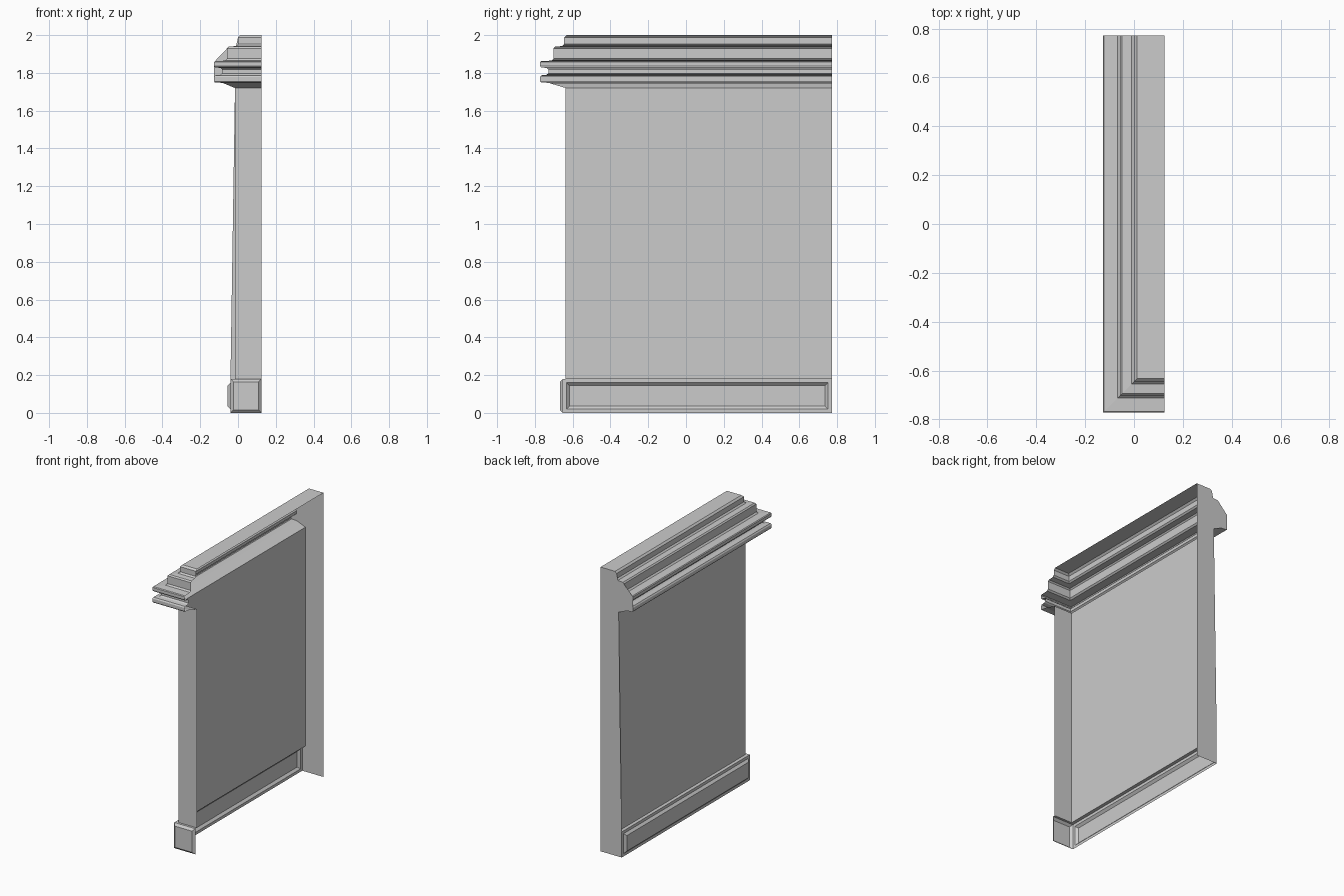
import bpy, bmesh

if "Cube" in bpy.data.objects:
    bpy.data.objects.remove(bpy.data.objects["Cube"])

XR, YB = 0.125, 0.772          # open right side, back end


def make_object(name, bm):
    mesh = bpy.data.meshes.new(name)
    bm.to_mesh(mesh)
    bm.free()
    ob = bpy.data.objects.new(name, mesh)
    bpy.context.collection.objects.link(ob)
    return ob


def corner_sweep(bm, profile):
    """Sweep (x_left, y_front, z) points round the front-left corner.
    Returns pairs of front and left faces, bottom to top."""
    rows = [[bm.verts.new(p) for p in ((XR, y, z), (x, y, z), (x, YB, z))]
            for x, y, z in profile]
    faces = []
    for a, b in zip(rows, rows[1:]):
        faces.append((bm.faces.new((a[1], a[0], b[0], b[1])),
                      bm.faces.new((a[2], a[1], b[1], b[2]))))
    return rows, faces


# Profiles: plinth, wall, cornice
wall_x, wall_y = -0.016, -0.637
plinth = [(-0.04, -0.653, 0.0), (-0.04, -0.653, 0.18), (wall_x, wall_y, 0.18)]
wall = [(wall_x, wall_y, 0.18), (wall_x, wall_y, 1.72)]
# cornice steps as (inset from the outermost lip, height)
steps = [(0.045, 1.747), (0.004, 1.75), (0.0, 1.755), (0.0, 1.778), (0.006, 1.787),
         (0.033, 1.79), (0.043, 1.797), (0.043, 1.818), (0.035, 1.826),
         (0.006, 1.829), (0.0, 1.836), (0.0, 1.857), (0.005, 1.862),
         (0.060, 1.865), (0.070, 1.875), (0.070, 1.93), (0.078, 1.939),
         (0.117, 1.942), (0.127, 1.952), (0.127, 1.988), (0.139, 2.0)]
cornice = [(wall_x, wall_y, 1.72)] + [(-0.127 + d, -0.772 + d, z) for d, z in steps]

# Plinth with raised bevelled panels
bm = bmesh.new()
_, faces = corner_sweep(bm, plinth)
for face in faces[0]:
    bmesh.ops.inset_individual(bm, faces=[face], thickness=0.028)
    bmesh.ops.inset_individual(bm, faces=[face], thickness=0.022, depth=0.015)
make_object("plinth", bm)

# Plain wall
bm = bmesh.new()
corner_sweep(bm, wall)
make_object("wall", bm)

# Stepped cornice with flat top
bm = bmesh.new()
rows, _ = corner_sweep(bm, cornice)
top = rows[-1]
bm.faces.new((top[0], bm.verts.new((XR, YB, 2.0)), top[2], top[1]))
make_object("cornice", bm)

# Flat back end following the whole profile
bm = bmesh.new()
outline = [(XR, 0.0)] + [(x, z) for x, _, z in plinth + wall[1:] + cornice[1:]] + [(XR, 2.0)]
bm.faces.new([bm.verts.new((x, YB, z)) for x, z in outline])
bmesh.ops.triangulate(bm, faces=bm.faces[:])
make_object("back_end", bm)
